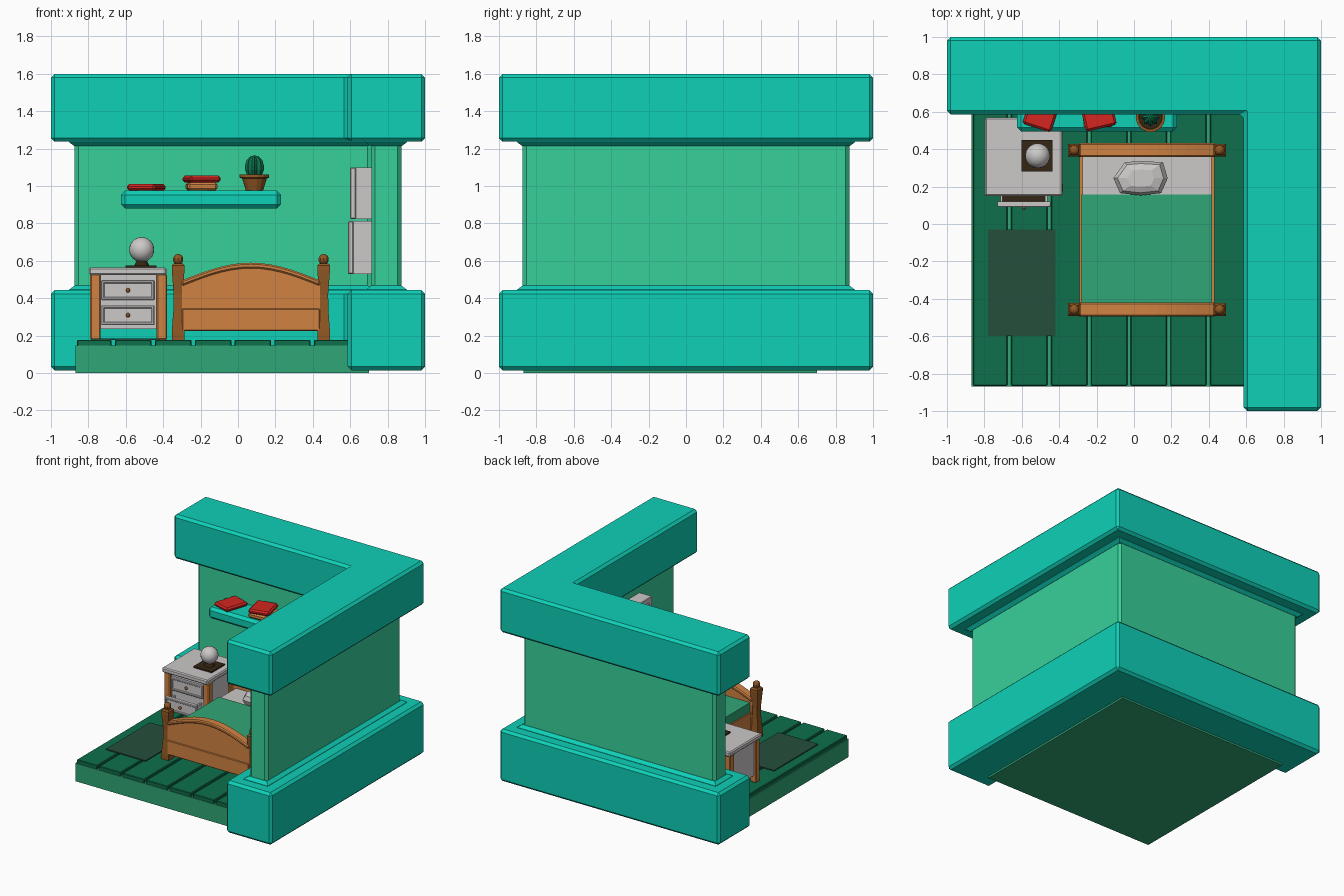
import bpy, bmesh, math
from mathutils import Matrix, Vector

if "Cube" in bpy.data.objects:
    bpy.data.objects.remove(bpy.data.objects["Cube"])


def material(name, r, g, b):
    def lin(c):
        c /= 255
        return c / 12.92 if c < 0.04 else ((c + 0.055) / 1.055) ** 2.4
    m = bpy.data.materials.new(name)
    m.diffuse_color = (lin(r), lin(g), lin(b), 1)
    m.use_nodes = True
    m.node_tree.nodes["Principled BSDF"].inputs["Base Color"].default_value = m.diffuse_color
    return m


TEAL = material("teal", 14, 208, 183)
WALL = material("wall green", 55, 209, 154)
PLANK = material("dark green", 14, 112, 76)
MID = material("mid green", 48, 166, 118)
RUG = material("rug green", 37, 78, 60)
RED = material("red", 212, 38, 32)
GREY = material("pale grey", 204, 200, 200)
ORANGE = material("light wood", 208, 130, 66)
BROWN = material("brown wood", 146, 88, 36)
DARK = material("dark brown", 52, 38, 20)


def finish(name, bm, mat, bevel=0, smooth=False):
    bmesh.ops.recalc_face_normals(bm, faces=bm.faces[:])
    me = bpy.data.meshes.new(name)
    bm.to_mesh(me)
    bm.free()
    me.materials.append(mat)
    ob = bpy.data.objects.new(name, me)
    bpy.context.collection.objects.link(ob)
    if bevel:
        mod = ob.modifiers.new("bevel", "BEVEL")
        mod.width, mod.segments = bevel, 1
        mod.limit_method, mod.angle_limit = "ANGLE", math.radians(40)
    if smooth:
        for p in me.polygons:
            p.use_smooth = True
    return ob


def box(name, x, y, z, mat, bevel=0, angle=0):
    bm = bmesh.new()
    c = Vector([(a[0] + a[1]) / 2 for a in (x, y, z)])
    s = [a[1] - a[0] for a in (x, y, z)]
    bmesh.ops.create_cube(bm, size=1, matrix=Matrix.Translation(c)
                          @ Matrix.Rotation(math.radians(angle), 4, "Z") @ Matrix.Diagonal((*s, 1)))
    return finish(name, bm, mat, bevel)


def loft(name, rings, mat, bevel=0, smooth=False):
    """Skin a stack of equal-length point rings and cap both ends."""
    bm = bmesh.new()
    vs = [[bm.verts.new(p) for p in r] for r in rings]
    n = len(vs[0])
    for a, b in zip(vs, vs[1:]):
        for i in range(n):
            j = (i + 1) % n
            bm.faces.new((a[i], a[j], b[j], b[i]))
    bm.faces.new(vs[0])
    bm.faces.new(vs[-1])
    return finish(name, bm, mat, bevel, smooth)


def lathe(name, cx, cy, profile, mat, sides=16, phase=0, smooth=False):
    return loft(name, [[(cx + r * math.cos(phase + 2 * math.pi * k / sides),
                         cy + r * math.sin(phase + 2 * math.pi * k / sides), z)
                        for k in range(sides)] for r, z in profile], mat, 0, smooth)


def ball(name, c, r, mat, u=20, v=12, smooth=True):
    bm = bmesh.new()
    bmesh.ops.create_uvsphere(bm, u_segments=u, v_segments=v, radius=r, matrix=Matrix.Translation(c))
    return finish(name, bm, mat, 0, smooth)


def ell(w, z):
    """L-shaped outline of half thickness w around the wall centre line."""
    o, i = 0.793 + w, 0.793 - w
    return [(-o, i, z), (-o, o, z), (o, o, z), (o, -o, z), (i, -o, z), (i, i, z)]


# Walls: two heavy bands, thin wall between, flared mouldings
loft("lower_wall_band", [ell(0.207, 0.015), ell(0.207, 0.443)], TEAL, 0.02)
loft("upper_wall_band", [ell(0.207, 1.237), ell(0.207, 1.6)], TEAL, 0.02)
loft("wall", [ell(0.08, 0.4), ell(0.08, 1.28)], WALL, 0.02)
loft("lower_moulding", [ell(0.11, 0.43), ell(0.11, 0.446), ell(0.082, 0.467)], TEAL)
loft("upper_moulding", [ell(0.082, 1.213), ell(0.11, 1.234), ell(0.11, 1.25)], TEAL)

# Floor and planks
box("floor_base", (-0.87, 0.7), (-0.87, 0.7), (0, 0.148), MID)
edges = [-0.87, -0.667, -0.453, -0.24, -0.027, 0.185, 0.397, 0.61]
for a, b in zip(edges, edges[1:]):
    box("floor_plank", (a + 0.009, b - 0.009), (-0.865, 0.65), (0.14, 0.178), PLANK, 0.005)
box("rug", (-0.78, -0.42), (-0.6, -0.03), (0.177, 0.186), RUG)

# Shelf with books
box("shelf", (-0.625, 0.23), (0.495, 0.73), (0.88, 0.975), TEAL, 0.022)
box("red_book_left", (-0.57, -0.41), (0.508, 0.71), (0.976, 1.01), RED, 0.012, -18)
box("tan_book", (-0.275, -0.115), (0.515, 0.695), (0.976, 1.02), ORANGE, 0.012, 4)
box("red_book_top", (-0.28, -0.11), (0.51, 0.7), (1.02, 1.055), RED, 0.012, 13)

# Cactus in pot
lathe("pot", 0.088, 0.57, [(0.046, 0.975), (0.066, 1.04), (0.079, 1.045), (0.079, 1.062),
                           (0.064, 1.062), (0.062, 1.05)], BROWN, 14)
lathe("soil", 0.088, 0.57, [(0.062, 1.045), (0.062, 1.054)], DARK, 14)
rings = []
for r, z in [(0.036, 1.05), (0.05, 1.085), (0.05, 1.11), (0.042, 1.138), (0.025, 1.156), (0.006, 1.163)]:
    rings.append([(0.088 + r * q * math.cos(k * math.pi / 8), 0.57 + r * q * math.sin(k * math.pi / 8), z)
                  for k in range(16) for q in [1 if k % 2 == 0 else 0.75]])
loft("cactus", rings, PLANK)

# Nightstand
for x in (-0.79, -0.435):
    for y in (0.165, 0.5):
        box("nightstand_leg", (x, x + 0.055), (y, y + 0.055), (0.178, 0.53), ORANGE, 0.006)
box("nightstand_top", (-0.797, -0.383), (0.15, 0.57), (0.525, 0.565), GREY, 0.008)
box("nightstand_body", (-0.77, -0.4), (0.19, 0.55), (0.235, 0.53), GREY)


def framed_front(name, x, y, z):
    """Drawer front: plate with a raised border and a round knob."""
    box(name + "_panel", x, (y + 0.008, y + 0.03), z, GREY)
    t = 0.016
    for zz in (z[0], z[1] - t):
        box(name + "_rail", x, (y, y + 0.02), (zz, zz + t), GREY, 0.004)
    for xx in (x[0], x[1] - t):
        box(name + "_stile", (xx, xx + t), (y, y + 0.02), z, GREY, 0.004)
    ball(name + "_knob", ((x[0] + x[1]) / 2, y - 0.002, sum(z) / 2), 0.012, BROWN, 10, 6)


framed_front("upper_drawer", (-0.73, -0.447), 0.168, (0.39, 0.495))
framed_front("open_drawer", (-0.73, -0.447), 0.09, (0.257, 0.362))
for x in (-0.715, -0.475):
    box("open_drawer_side", (x, x + 0.013), (0.11, 0.2), (0.262, 0.345), GREY)
box("open_drawer_inside", (-0.704, -0.473), (0.115, 0.2), (0.262, 0.285), DARK)

# Lamp
box("lamp_base", (-0.602, -0.435), (0.28, 0.45), (0.564, 0.576), DARK)
lathe("lamp_neck", -0.515, 0.365, [(0.04, 0.575), (0.025, 0.605)], DARK, 12)
ball("lamp_globe", (-0.515, 0.365, 0.66), 0.067, GREY)

# Bed: turned posts and arched boards at both ends
N = 14
for end, y in (("head", 0.395), ("foot", -0.457)):
    for x in (-0.32, 0.458):
        post = [(0.034, 0.178), (0.034, 0.22), (0.026, 0.33), (0.024, 0.42), (0.034, 0.55), (0.034, 0.575),
                (0.024, 0.587)]
        lathe(end + "_post", x, y, [(r * math.sqrt(2), z) for r, z in post], BROWN, 4, math.pi / 4)
        ball(end + "_post_knob", (x, y, 0.608), 0.029, BROWN, 10, 7, False)
    arch = [(-0.3 + 0.738 * k / N, 0.495 + 0.095 * math.sin(math.pi * k / N)) for k in range(N + 1)]
    outline = [(0.438, 0.23), (-0.3, 0.23)] + arch
    loft(end + "_board", [[(x, y + d, z) for x, z in outline] for d in (-0.028, 0.028)], ORANGE)
    cap = arch + [(x, z - 0.03) for x, z in reversed(arch)]
    loft(end + "_board_cap", [[(x, y + d, z) for x, z in cap] for d in (-0.037, 0.037)], ORANGE, 0.008)
    box(end + "_board_rail", (-0.3, 0.438), (y - 0.034, y + 0.034), (0.226, 0.345), ORANGE, 0.005)
for x in (-0.292, 0.412):
    box("bed_side_rail", (x, x + 0.018), (-0.43, 0.37), (0.24, 0.38), ORANGE)
box("mattress", (-0.276, 0.414), (-0.43, 0.37), (0.26, 0.45), GREY)
box("blanket", (-0.282, 0.418), (-0.43, 0.157), (0.375, 0.457), MID)
pillow = [(-0.085, 0.085), (0, 0.092), (0.12, 0.085), (0.145, 0), (0.11, -0.08), (0, -0.092),
          (-0.11, -0.08), (-0.145, 0)]
loft("pillow", [[(0.035 + x * s, 0.245 + y * s, z) for x, y in pillow]
                for s, z in ((0.85, 0.448), (1, 0.485), (0.85, 0.52), (0.5, 0.535))], GREY)

# Two stacked framed panels on the right wall
for x, z0, z1 in ((0.588, 0.53, 0.812), (0.6, 0.825, 1.1)):
    y0, y1, t = -0.42, 0.22, 0.045
    box("wall_panel", (x + 0.018, 0.72), (y0 + 0.005, y1 - 0.005), (z0, z1), GREY)
    for z in (z0, z1 - t):
        box("wall_panel_rail", (x, x + 0.03), (y0, y1), (z, z + t), GREY, 0.005)
    for y in (y0, y1 - t):
        box("wall_panel_stile", (x, x + 0.03), (y, y + t), (z0, z1), GREY, 0.005)
